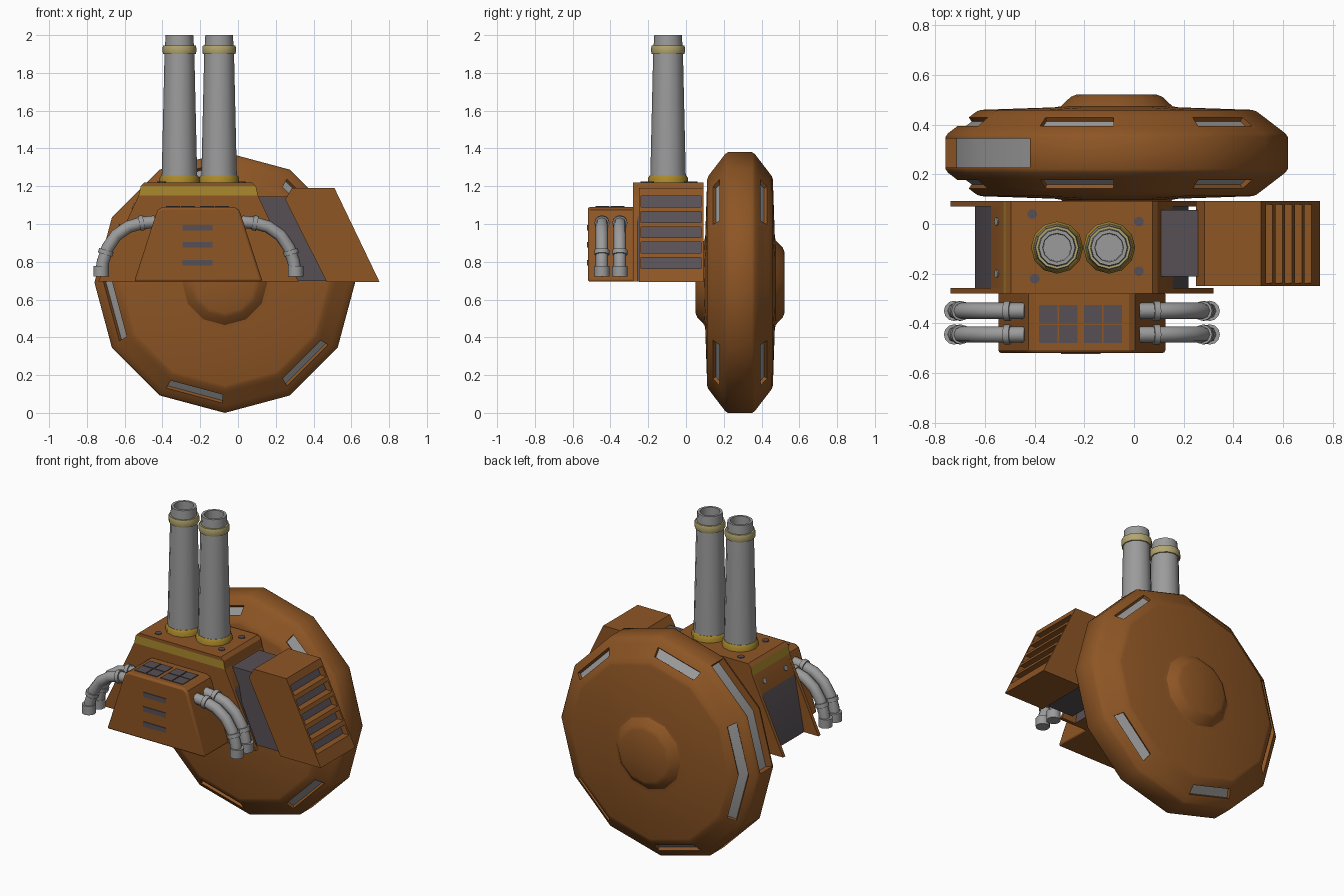
import bpy, bmesh, math
from mathutils import Vector

if "Cube" in bpy.data.objects:
    bpy.data.objects.remove(bpy.data.objects["Cube"])


def material(name, rgb):
    m = bpy.data.materials.new(name)
    m.diffuse_color = (*rgb, 1)
    m.use_nodes = True
    m.node_tree.nodes["Principled BSDF"].inputs["Base Color"].default_value = m.diffuse_color
    return m


RUST = material("rust_brown", (0.27, 0.092, 0.018))
GREY = material("pipe_grey", (0.33, 0.33, 0.33))
DARK = material("dark_panel", (0.095, 0.08, 0.09))
YELLOW = material("yellow_paint", (0.40, 0.25, 0.025))
PALE = material("pale_brass", (0.45, 0.38, 0.16))
MID = -0.21                      # symmetry plane of the engine body


def finish(name, bm, mats, angle=35, bevel=0):
    me = bpy.data.meshes.new(name)
    bm.to_mesh(me)
    bm.free()
    for m in mats:
        me.materials.append(m)
    ob = bpy.data.objects.new(name, me)
    bpy.context.collection.objects.link(ob)
    if bevel:
        mod = ob.modifiers.new("bevel", 'BEVEL')
        mod.width, mod.segments, mod.limit_method = bevel, 2, 'ANGLE'
        mod.angle_limit = math.radians(40)
    bpy.ops.object.select_all(action='DESELECT')
    ob.select_set(True)
    bpy.context.view_layer.objects.active = ob
    bpy.ops.object.shade_smooth_by_angle(angle=math.radians(angle))
    return ob


def lathe(profile, n, place):
    """Spin (radius, height) points; returns bmesh and faces by (band, step)."""
    bm, rings, faces = bmesh.new(), [], {}
    for r, h in profile:
        if r == 0:
            rings.append([bm.verts.new(place(0, h, 0))] * n)
        else:
            rings.append([bm.verts.new(place(r, h, math.tau * k / n)) for k in range(n)])
    for b in range(len(rings) - 1):
        for k in range(n):
            j = (k + 1) % n
            quad = [rings[b][k], rings[b][j], rings[b + 1][j], rings[b + 1][k]]
            faces[b, k] = bm.faces.new(list(dict.fromkeys(quad)))
    bmesh.ops.recalc_face_normals(bm, faces=bm.faces)
    return bm, faces


def prism(pts, y0, y1):
    """Extrude an x-z outline along y; returns bmesh and the side faces."""
    bm = bmesh.new()
    a = [bm.verts.new((x, y0, z)) for x, z in pts]
    b = [bm.verts.new((x, y1, z)) for x, z in pts]
    bm.faces.new(a)
    bm.faces.new(b)
    n = len(pts)
    sides = [bm.faces.new((a[i], a[(i + 1) % n], b[(i + 1) % n], b[i])) for i in range(n)]
    bmesh.ops.recalc_face_normals(bm, faces=bm.faces)
    return bm, sides


def mirrored(left):
    return left + [(2 * MID - x, z) for x, z in reversed(left)]


def box(name, lo, hi, mat):
    bm, _ = prism([(lo[0], lo[2]), (hi[0], lo[2]), (hi[0], hi[2]), (lo[0], hi[2])], lo[1], hi[1])
    return finish(name, bm, [mat])


def cylinder(name, centre, axis, r, depth, mat, n=12):
    bm = bmesh.new()
    bmesh.ops.create_cone(bm, cap_ends=True, segments=n, radius1=r, radius2=r, depth=depth)
    ob = finish(name, bm, [mat])
    ob.location = centre
    ob.rotation_euler = Vector(axis).to_track_quat('Z', 'Y').to_euler()
    return ob


# Twelve-sided wheel with hubs, light slots on both shoulders and a rim groove
half = [(0, .05), (.16, .05), (.185, .06), (.225, .098), (.25, .102), (.545, .112), (.563, .118),
        (.586, .135), (.651, .185), (.68, .207), (.69, .222)]
profile = half + [(r, .572 - y) for r, y in reversed(half)]
bm, faces = lathe(profile, 12, lambda r, h, a: (-.07 + r * math.cos(a), h, .69 + r * math.sin(a)))


def recess(fs, margin, depth):
    bmesh.ops.inset_region(bm, faces=fs, thickness=margin, use_even_offset=True, use_boundary=True)
    bmesh.ops.inset_region(bm, faces=fs, thickness=.001, depth=-depth, use_even_offset=True,
                           use_boundary=True)
    for f in fs:
        f.material_index = 1


for band in (7, len(profile) - 9):
    for steps in ([1], [3], [5, 6], [8], [10]):
        recess([faces[band, k] for k in steps], .012, .02)
recess([faces[10, 4], faces[10, 5]], .005, .045)
finish("wheel", bm, [RUST, GREY])

# Engine body: two end plates and a core whose lower flanks are recessed panels
shoulder = [(-.526, 1.15), (-.515, 1.2), (-.495, 1.22)]
plate = mirrored([(-.74, .695)] + shoulder)
core = mirrored([(-.64, .695), (-.576, 1.04)] + shoulder)
for name, pts, y0, y1 in (("front_plate", plate, -.28, -.258), ("back_plate", plate, .07, .092),
                          ("engine_core", core, -.258, .07)):
    bm, _ = prism(pts, y0, y1)
    for z in (1.15, 1.2):
        bmesh.ops.bisect_plane(bm, geom=bm.verts[:] + bm.edges[:] + bm.faces[:],
                               plane_co=(0, 0, z), plane_no=(0, 0, 1))
    for f in bm.faces:
        c, nrm = f.calc_center_median(), f.normal
        if 1.15 < c.z < 1.2 and (nrm.x < -.5 or (nrm.y < -.5 and name == "front_plate")):
            f.material_index = 1          # painted stripe
        elif name == "engine_core" and abs(nrm.x) > .7 and c.z < 1.04:
            f.material_index = 2          # recessed panel
    finish(name, bm, [RUST, YELLOW, DARK], 20)

# Bolts on the deck
for x, y in ((-.41, .04), (.02, .01), (-.40, -.22), (.02, -.19)):
    cylinder("deck_bolt", (x, y, 1.221), (0, 0, 1), .02, .008, DARK, 10)
for y in (-.2, .01):
    cylinder("side_bolt", (-.551, y, 1.095), (-.9, 0, .42), .016, .012, GREY, 8)

# Front housing with its grilles and slits
bm, _ = prism(mirrored([(-.55, .695), (-.435, 1.05), (-.425, 1.075), (-.40, 1.09)]), -.52, -.27)
finish("front_housing", bm, [RUST], 25, .012)
for cx in (-.305, -.125):
    for dx in (-.04, .04):
        for cy in (-.443, -.363):
            box("top_grille", (cx + dx - .037, cy - .037, 1.086), (cx + dx + .037, cy + .037, 1.094), DARK)
for z in (.98, .89, .795):
    box("front_slit", (-.295, -.524, z - .015), (-.135, -.516, z + .015), DARK)

# Dark connector and slanted vent box on the right
bm, _ = prism([(.08, 1.145), (.27, 1.145), (.49, .697), (.28, .697)], -.212, .057)
finish("vent_connector", bm, [DARK])
zs = [1.16 - .0815 * i for i in range(6)]
slope = [(.75 - (z - .692) * .48, z) for z in [1.19] + zs + [.692]]
bm, sides = prism([(.25, 1.13), (.285, 1.19)] + slope + [(.47, .692)], -.25, .092)
vents = sides[3:8]
bmesh.ops.inset_individual(bm, faces=vents, thickness=.013, use_even_offset=True)
for f in bmesh.ops.extrude_discrete_faces(bm, faces=vents)["faces"]:
    f.material_index = 1
    bmesh.ops.translate(bm, verts=f.verts[:], vec=(-.04, 0, 0))
finish("vent_box", bm, [RUST, DARK], 25)

# Curved side pipes: two on each side, with collars and end caps
path = [(.02, 1.012), (.09, 1.005), (.16, .985), (.225, .94), (.27, .875), (.295, .80), (.305, .725)]
for side in (1, -1):
    def px(x):
        return x if side == 1 else 2 * MID - x
    for y in (-.445, -.35):
        cu = bpy.data.curves.new("side_pipe", 'CURVE')
        cu.dimensions, cu.bevel_depth, cu.bevel_resolution = '3D', .033, 2
        cu.use_fill_caps = True
        sp = cu.splines.new('POLY')
        sp.points.add(len(path) - 1)
        for p, (x, z) in zip(sp.points, path):
            p.co = (px(x), y, z, 1)
        cu.materials.append(GREY)
        bpy.context.collection.objects.link(bpy.data.objects.new("side_pipe", cu))
        cylinder("pipe_collar", (px(.09), y, 1.005), (side, 0, -.2), .04, .025, GREY)
        cylinder("pipe_collar", (px(.28), y, .85), (side * .3, 0, -1), .04, .025, GREY)
        cylinder("pipe_end", (px(.305), y, .75), (0, 0, 1), .041, .055, GREY)

# Twin chimneys with painted foot ring and brass band
for cx in (-.31, -.10):
    def place(r, h, a):
        return (cx + r * math.cos(a), -.095 + r * math.sin(a), h)
    for name, prof, mat in (
            ("chimney", [(0, 1.21), (.095, 1.21), (.079, 1.9), (.073, 2), (.058, 2), (.055, 1.75), (0, 1.75)], GREY),
            ("chimney_foot", [(0, 1.2), (.105, 1.2), (.105, 1.245), (.096, 1.258), (0, 1.258)], YELLOW),
            ("chimney_band", [(.07, 1.9), (.086, 1.9), (.089, 1.91), (.089, 1.935), (.086, 1.945), (.07, 1.945)], PALE)):
        bm, _ = lathe(prof, 12, place)
        finish(name, bm, [mat])
